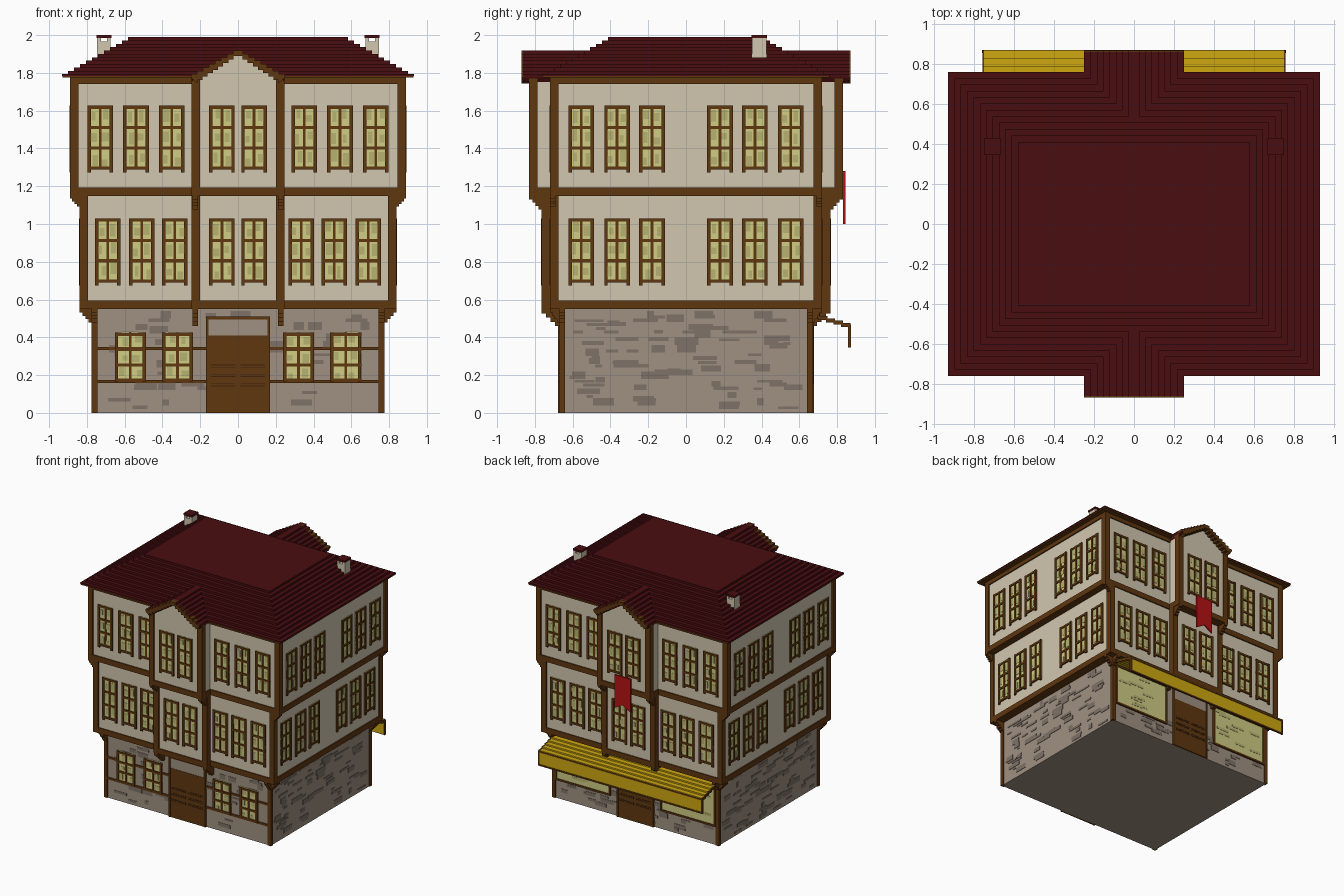
import bpy
import bmesh
import random
from mathutils import Vector

random.seed(4)
default_cube = bpy.data.objects.get("Cube")
if default_cube:
    bpy.data.objects.remove(default_cube, do_unlink=True)


def material(name, red, green, blue):
    mat = bpy.data.materials.new(name)
    mat.use_nodes = True
    mat.diffuse_color = (red, green, blue, 1)
    shader = mat.node_tree.nodes["Principled BSDF"]
    shader.inputs["Base Color"].default_value = (red, green, blue, 1)
    shader.inputs["Roughness"].default_value = 0.9
    return mat


PLASTER = material("cream plaster", .64, .57, .43)
STONE = material("grey stone", .35, .28, .22)
DARK_STONE = material("dark stone", .21, .17, .135)
TIMBER = material("brown timber", .115, .038, .005)
DARK_TIMBER = material("dark timber", .045, .015, .003)
TILE = material("dark red roof tile", .066, .004, .005)
GLASS = material("lit glass", .63, .61, .23)
DULL_GLASS = material("dull glass", .47, .45, .17)
CANVAS = material("yellow canvas", .62, .39, .005)
CLOTH = material("red cloth", .46, .006, .007)


def finish(name, bm, mat):
    bmesh.ops.recalc_face_normals(bm, faces=bm.faces)
    mesh = bpy.data.meshes.new(name)
    bm.to_mesh(mesh)
    bm.free()
    mesh.materials.append(mat)
    bpy.context.scene.collection.objects.link(bpy.data.objects.new(name, mesh))


def build(name, mat, boxes):
    """One object from boxes given as x, y and z ranges."""
    bm = bmesh.new()
    for x0, x1, y0, y1, z0, z1 in boxes:
        low, high = Vector((x0, y0, z0)), Vector((x1, y1, z1))
        for v in bmesh.ops.create_cube(bm, size=1)["verts"]:
            v.co = (low + high) / 2 + v.co * (high - low)
    finish(name, bm, mat)


def prism(name, mat, outline, y0, y1):
    """Extrude an x-z outline along y."""
    bm = bmesh.new()
    face = bm.faces.new([bm.verts.new((x, y0, z)) for x, z in outline])
    new = bmesh.ops.extrude_face_region(bm, geom=[face])["geom"]
    moved = [v for v in new if isinstance(v, bmesh.types.BMVert)]
    bmesh.ops.translate(bm, verts=moved, vec=(0, y1 - y0, 0))
    finish(name, bm, mat)


def on(wall, u0, u1, d0, d1, z0, z1):
    """Box on a wall: u runs along it, d is the distance from the centre."""
    if wall == "front":
        return (u0, u1, -d1, -d0, z0, z1)
    if wall == "back":
        return (-u1, -u0, d0, d1, z0, z1)
    if wall == "right":
        return (d0, d1, u0, u1, z0, z1)
    return (-d1, -d0, -u1, -u0, z0, z1)


def slab(hx, hy, z0, z1):
    return (-hx, hx, -hy, hy, z0, z1)


def corners(hx, hy, size, z0, z1):
    return [(min(sx * hx, sx * (hx - size)), max(sx * hx, sx * (hx - size)),
             min(sy * hy, sy * (hy - size)), max(sy * hy, sy * (hy - size)), z0, z1)
            for sx in (-1, 1) for sy in (-1, 1)]


def bracket(wall, u, d0, d1, top, drop, steps=4):
    rise = drop / steps
    return [on(wall, u - .015, u + .015, d0 - .02, d0 + (d1 - d0) * (i + 1) / steps,
               top - drop + i * rise, top - drop + (i + 1) * rise) for i in range(steps)]


def window(parts, wall, u, d, z0, z1, width, feet=.015):
    """Glazed pane, dull reflections and a two by three timber grid."""
    half, bar = width / 2, .018
    parts["glass"].append(on(wall, u - half, u + half, d - .01, d + .004, z0 + feet, z1))
    height = z1 - z0 - feet
    for row in range(3):
        for side in (-1, 1):
            w, h = random.uniform(.02, .04), height * random.uniform(.1, .2)
            c = u + side * random.uniform(.3, .6) * half
            z = z0 + feet + height * (row + random.uniform(.15, .4)) / 3
            parts["reflections"].append(on(wall, c - w / 2, c + w / 2, d, d + .006, z, z + h))
    for c in (u - half + bar / 2, u + half - bar / 2):
        parts["frames"].append(on(wall, c - bar / 2, c + bar / 2, d - .01, d + .012, z0, z1))
    parts["frames"].append(on(wall, u - .007, u + .007, d - .01, d + .01, z0 + feet, z1))
    for i in range(4):
        z = z0 + feet + (height - bar) * i / 3
        parts["frames"].append(on(wall, u - half, u + half, d - .01, d + .011, z, z + bar * .9))


def new_parts():
    return {"glass": [], "reflections": [], "frames": []}


def build_windows(prefix, parts):
    for key, mat in (("glass", GLASS), ("reflections", DULL_GLASS), ("frames", TIMBER)):
        build(prefix + "_window_" + key, mat, parts[key])


FACADES, SIDES = ("front", "back"), ("right", "left")
BAY = .247


# Timber framed upper storeys with a projecting bay at front and back
def storey(prefix, hx, hy, bay, z0, z1, below, drop, columns):
    build(prefix + "_walls", PLASTER, [slab(hx - .01, hy - .01, z0 + .01, z1),
                                       slab(BAY - .01, bay - .01, z0 + .01, z1)])
    beams = [slab(hx, hy, z0, z0 + .045), slab(BAY, bay, z0, z0 + .045)]
    posts = corners(hx, hy, .045, z0, z1) + corners(BAY, bay, .045, z0, z1)
    build(prefix + "_frame", TIMBER, beams + posts)
    bx, by, bay_from = below
    supports = []
    for s in (-1, 1):
        for wall in FACADES:
            supports += bracket(wall, s * (BAY - .02), bay_from, bay, z0, drop)
            if by < hy:
                supports += bracket(wall, s * (bx - .015), by, hy, z0, drop * .8)
        for wall in SIDES:
            supports += bracket(wall, s * (by - .015), bx, hx, z0, drop * .8)
    build(prefix + "_brackets", TIMBER, supports)
    parts = new_parts()
    bottom = z0 + .125
    for s in (-1, 1):
        for wall in FACADES:
            window(parts, wall, s * .085, bay - .01, bottom, bottom + .355, .135)
            for u in columns:
                window(parts, wall, s * u, hy - .01, bottom, bottom + .355, .135)
        for wall in SIDES:
            for u in (.18, .365, .555):
                window(parts, wall, s * u, hx - .01, bottom, bottom + .355, .135)
    build_windows(prefix, parts)


storey("middle_storey", .84, .72, .765, .55, 1.15, (.775, .67, .67), .09, (.335, .51, .69))
storey("upper_storey", .89, .72, .83, 1.148, 1.775, (.84, .72, .765), .07, (.35, .54, .73))
build("top_beam", TIMBER, [slab(.89, .72, 1.742, 1.775)])

# Stone ground floor
GX, GY = .775, .67
build("ground_walls", STONE, [slab(GX - .008, GY - .008, 0, .56)])
build("ground_posts", TIMBER, corners(GX, GY, .03, 0, .56))
stones = []
for wall, half, depth, count in (("front", .72, GY, 60), ("back", .72, GY, 60),
                                 ("right", .62, GX, 85), ("left", .62, GX, 85)):
    for i in range(count):
        w, h = random.uniform(.03, .14), random.choice((.015, .02, .03, .04))
        u, z = random.uniform(-half, half - w), random.randint(1, 25) * .02
        stones.append(on(wall, u, u + w, depth - .02, depth - .005, z, z + h))
build("dark_stones", DARK_STONE, stones)

# Front rails and windows
ground = new_parts()
rails = []
for s in (-1, 1):
    for u in (.32, .57):
        window(ground, "front", s * u, GY - .004, .165, .425, .165, 0)
    a, b = sorted((s * .17, s * GX))
    rails += [on("front", a, b, GY - .02, GY, z, z + .018) for z in (.157, .332)]
build("front_rails", TIMBER, rails)
build_windows("ground", ground)

# Shop windows at the back
panes, glints, surrounds = [], [], []
for s in (-1, 1):
    a, b = sorted((s * .24, s * .735))
    panes.append(on("back", a, b, GY - .02, GY, .16, .49))
    for i in range(9):
        u, z = random.uniform(a, b - .12), random.uniform(.18, .45)
        glints.append(on("back", u, u + .11, GY - .01, GY + .002, z, z + .02))
    surrounds += [on("back", a, b, GY - .02, GY + .006, z, z + .015) for z in (.155, .48)]
    surrounds += [on("back", u - .008, u + .008, GY - .02, GY + .006, .155, .495) for u in (a, b)]
build("shop_glass", GLASS, panes)
build("shop_reflections", DULL_GLASS, glints)
build("shop_frames", TIMBER, surrounds)

# Doors with a plain panel above and grooved leaves
leaves, panels, grooves = [], [], []
for wall in FACADES:
    leaves.append(on(wall, -.17, .17, GY - .02, GY + .004, 0, .41))
    leaves.append(on(wall, -.17, .17, GY - .02, GY + .008, .495, .51))
    panels.append(on(wall, -.16, .16, GY - .02, GY + .001, .4, .5))
    for s in (-1, 1):
        leaves.append(on(wall, s * .163 - .007, s * .163 + .007, GY - .02, GY + .008, 0, .51))
        for z in (.14, .19, .24):
            for dz in (0, .012):
                grooves.append(on(wall, s * .078 - .065, s * .078 + .065, GY, GY + .006,
                                  z + dz, z + dz + .004))
build("doors", TIMBER, leaves)
build("door_panels", STONE, panels)
build("door_grooves", DARK_TIMBER, grooves)

# Stepped hip roof
LAYERS, RISE, INSET, EAVE = 12, .0179, .0318, 1.775
build("eave_board", TIMBER, [slab(.93, .76, EAVE, EAVE + .012)])
build("roof", TILE, [slab(.932 - i * INSET, .762 - i * INSET, EAVE + max(i * RISE, .008),
                          EAVE + (i + 1) * RISE) for i in range(LAYERS)])


# Stepped gables over the bays
def stairs(drop=0, inset=0):
    right = []
    for i in range(8):
        x = .25 - inset - i * INSET * (1 - inset * 4)
        right += [(x, EAVE + i * RISE - drop), (x, EAVE + (i + 1) * RISE - drop)]
    return right + [(-x, z) for x, z in reversed(right)]


prism("gable_roof", TILE, stairs() + stairs(.022, .012)[::-1], -.862, .862)
prism("gable_wall", PLASTER, stairs(.008, .004), -.82, .82)
for s, label in ((-1, "front"), (1, "back")):
    prism(label + "_gable_trim", TIMBER, stairs() + stairs(.03, .035)[::-1],
          s * .82, s * .86)
    prism(label + "_gable_edge", TIMBER, stairs() + stairs(.03, .035)[::-1],
          s * .86, s * .87)

# Chimneys with a slot under the cap
for s, label in ((-1, "right"), (1, "left")):
    c = s * .71
    build(label + "_chimney", PLASTER,
          [(c - .036, c + .036, .35, .425, 1.83, 1.965)] +
          [(c + t - .01, c + t + .01, .35, .425, 1.96, 1.99) for t in (-.026, .026)])
    build(label + "_chimney_cap", TILE, [(c - .04, c + .04, .346, .43, 1.984, 2)])

# Shop awning
STEPS, RUN = 5, .04
canopy = [(-.755, .755, GY + i * RUN - .01, GY + (i + 1) * RUN, .505 - i * .012, .523 - i * .012)
          for i in range(STEPS)]
build("awning_canopy", CANVAS, canopy)
build("awning_valance", CANVAS, [(-.755, .755, .858, .868, .35, .465)])
trim = [(-.76, .76, .86, .873, z, z + .012) for z in (.345, .457)]
for s in (-1, 1):
    c = s * .756
    trim += [(c - .004, c + .004, y0, y1, z0 - .002, z1 + .002)
             for x0, x1, y0, y1, z0, z1 in canopy]
    trim.append((c - .006, c + .006, .857, .873, .345, .469))
build("awning_trim", TIMBER, trim)

# Swallow tailed banner on the back bay
prism("banner", CLOTH, [(-.075, 1.28), (.075, 1.28), (.075, 1), (0, 1.045), (-.075, 1)], .832, .844)
